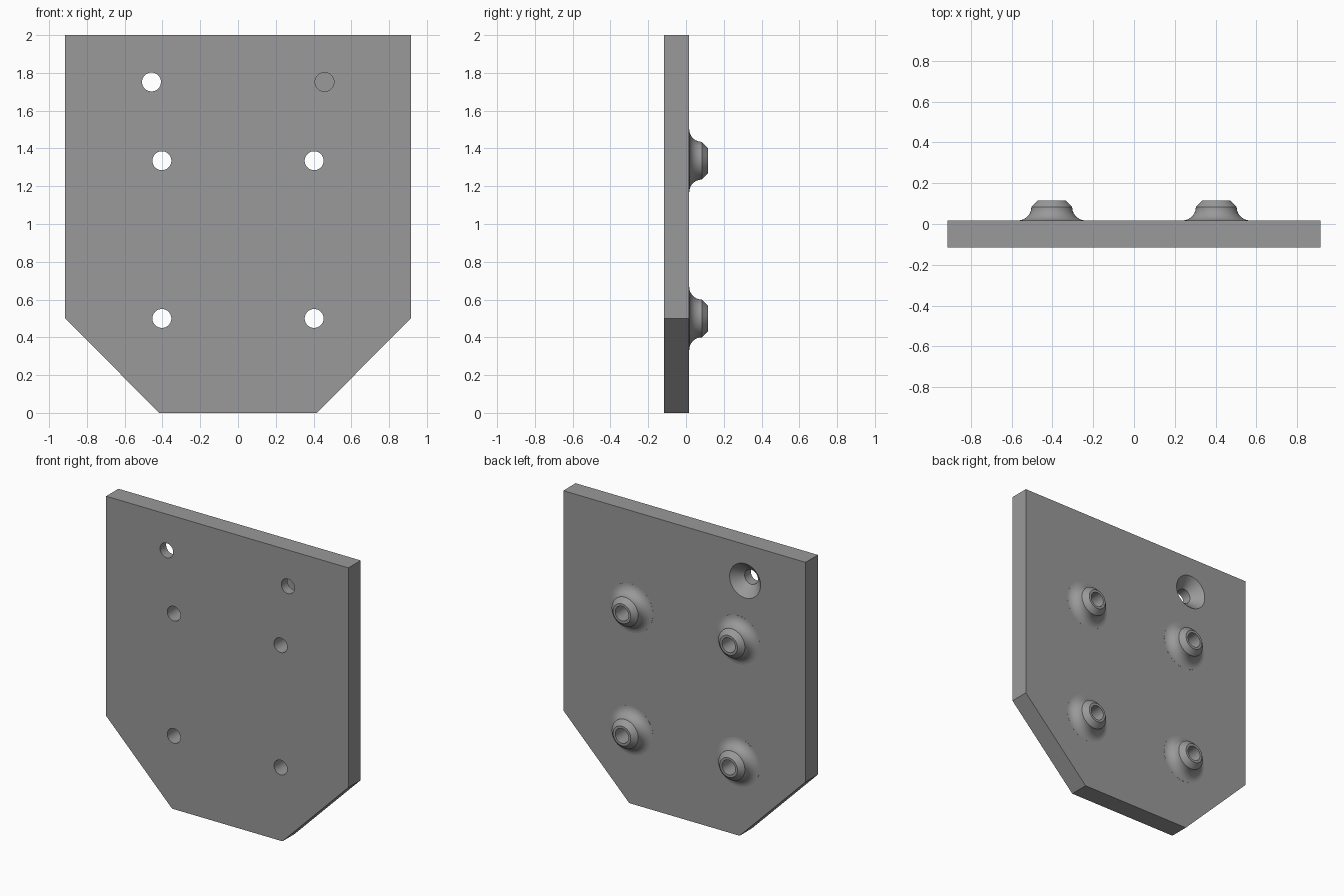
import bpy, bmesh, math
from mathutils import Matrix

if "Cube" in bpy.data.objects:
    bpy.data.objects.remove(bpy.data.objects["Cube"])

FRONT, BACK, TIP = -0.116, 0.017, 0.116   # plate faces and boss tips along y
HOLE_R = 0.05
SEG = 48

grey = bpy.data.materials.new("grey plastic")
grey.diffuse_color = (0.32, 0.32, 0.32, 1)
grey.use_nodes = True
grey.node_tree.nodes["Principled BSDF"].inputs["Base Color"].default_value = grey.diffuse_color


def make_object(name, bm):
    bmesh.ops.recalc_face_normals(bm, faces=bm.faces)
    mesh = bpy.data.meshes.new(name)
    bm.to_mesh(mesh)
    bm.free()
    mesh.materials.append(grey)
    obj = bpy.data.objects.new(name, mesh)
    bpy.context.collection.objects.link(obj)
    return obj


def turned(name, profile, x, z):
    """Solid of revolution about the y direction; profile is (radius, y)."""
    bm = bmesh.new()
    rings = [[bm.verts.new((x + r * math.cos(2 * math.pi * i / SEG), y,
                            z + r * math.sin(2 * math.pi * i / SEG)))
              for i in range(SEG)] for r, y in profile]
    for a, b in zip(rings, rings[1:]):
        for i in range(SEG):
            j = (i + 1) % SEG
            bm.faces.new((a[i], a[j], b[j], b[i]))
    bm.faces.new(rings[0])
    bm.faces.new(rings[-1])
    return make_object(name, bm)


def combine(target, tool, operation):
    mod = target.modifiers.new(operation, 'BOOLEAN')
    mod.operation, mod.solver, mod.object = operation, 'EXACT', tool
    bpy.context.view_layer.objects.active = target
    bpy.ops.object.modifier_apply(modifier=mod.name)
    bpy.data.objects.remove(tool)


# Plate: rectangle with two cut lower corners
half = [(0.417, 0), (0.915, 0.5), (0.915, 2)]
outline = half + [(-x, z) for x, z in reversed(half)]
bm = bmesh.new()
face = bm.faces.new([bm.verts.new((x, FRONT, z)) for x, z in outline])
ext = bmesh.ops.extrude_face_region(bm, geom=[face])
bmesh.ops.translate(bm, vec=(0, BACK - FRONT, 0),
                    verts=[v for v in ext["geom"] if isinstance(v, bmesh.types.BMVert)])
plate = make_object("mounting_plate", bm)

# Boss: filleted foot, neck and chamfered tip
R = 0.066
fillet = [(0.1 + R - R * math.sin(t), BACK + 0.0004 + R - R * math.cos(t))
          for t in (math.pi / 2 * k / 10 for k in range(11))]
boss = [(0.1 + R, BACK - 0.04)] + fillet + [(0.067, TIP)]

# Through hole, and countersunk screw hole opening at the back
bore = [(HOLE_R, FRONT - 0.1), (HOLE_R, TIP + 0.1)]
sink = [(HOLE_R, FRONT - 0.1), (HOLE_R, BACK - 0.067),
        (0.117, BACK), (0.117, BACK + 0.1)]

for side in (-1, 1):
    for z in (0.5, 1.335):
        combine(plate, turned("boss", boss, side * 0.403, z), 'UNION')
        combine(plate, turned("bore", bore, side * 0.403, z), 'DIFFERENCE')
    combine(plate, turned("countersink", sink, side * 0.458, 1.752), 'DIFFERENCE')

# Smooth the turned surfaces, keep the plate faces flat
plate.select_set(True)
bpy.context.view_layer.objects.active = plate
bpy.ops.object.shade_smooth_by_angle(angle=math.radians(30))
for p in plate.data.polygons:
    if abs(p.normal.y) > 0.999 or p.area > 0.05:
        p.use_smooth = False
